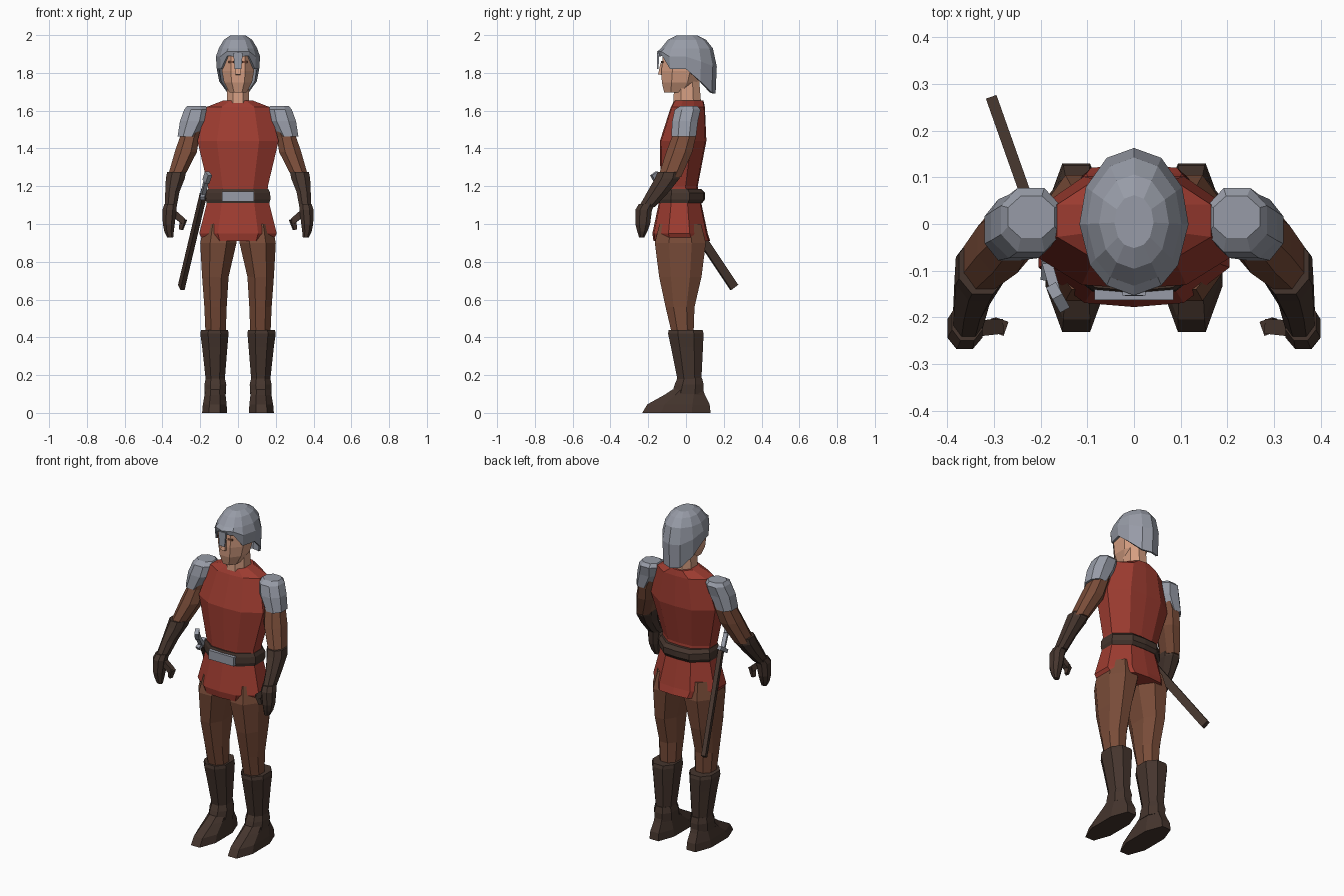
import bpy, bmesh
from math import sin, cos, radians
from mathutils import Vector

cube = bpy.data.objects.get("Cube")
if cube:
    bpy.data.objects.remove(cube)


def material(name, rgb):
    m = bpy.data.materials.new(name)
    m.use_nodes = True
    m.diffuse_color = (*rgb, 1)
    m.node_tree.nodes["Principled BSDF"].inputs["Base Color"].default_value = (*rgb, 1)
    return m


RED = material("tunic red", (.34, .045, .03))
BROWN = material("cloth brown", (.19, .072, .04))
DARK = material("dark leather", (.06, .036, .027))
STEEL = material("steel grey", (.31, .33, .385))
SKIN = material("skin", (.66, .34, .22))

# Unit cross-sections
OCT = [(-.45, -1), (.45, -1), (1, -.45), (1, .45), (.45, 1), (-.45, 1), (-1, .45), (-1, -.45)]
HALF = [(0, -1), (.52, -.94), (1, -.42), (1, .35), (.5, .95)]
BODY = HALF + [(-x, -y) if x == 0 else (0, 1) for x, y in HALF[:1]] + [(-x, y) for x, y in HALF[:0:-1]]


def finish(name, bm, mat):
    bmesh.ops.recalc_face_normals(bm, faces=bm.faces)
    me = bpy.data.meshes.new(name)
    bm.to_mesh(me)
    bm.free()
    me.materials.append(mat)
    ob = bpy.data.objects.new(name, me)
    bpy.context.collection.objects.link(ob)
    return ob


def skin_rings(bm, rings):
    n = len(rings[0])
    for a, b in zip(rings, rings[1:]):
        for i in range(n):
            j = (i + 1) % n
            bm.faces.new((a[i], a[j], b[j], b[i]))


def loft(name, mat, levels, section=OCT, side=1):
    """Closed loft; each level is (z, x_min, x_max, y_min, y_max)."""
    bm = bmesh.new()
    rings = []
    for z, x0, x1, y0, y1 in levels:
        rings.append([bm.verts.new((side * ((x0 + x1) / 2 + u * (x1 - x0) / 2),
                                    (y0 + y1) / 2 + v * (y1 - y0) / 2, z)) for u, v in section])
    skin_rings(bm, rings)
    bm.faces.new(rings[0])
    bm.faces.new(rings[-1])
    return finish(name, bm, mat)


def centred(name, mat, levels, section=BODY):
    return loft(name, mat, [(z, -r, r, y0, y1) for z, r, y0, y1 in levels], section)


def bar(name, mat, a, b, w, h, taper=1):
    """Box-section bar from a to b."""
    a, b = Vector(a), Vector(b)
    q = (b - a).to_track_quat('Z', 'Y')
    bm = bmesh.new()
    rings = [[bm.verts.new(p + q @ Vector((u * w * s / 2, v * h * s / 2, 0)))
              for u, v in ((-1, -1), (1, -1), (1, 1), (-1, 1))] for p, s in ((a, 1), (b, taper))]
    skin_rings(bm, rings)
    bm.faces.new(rings[0])
    bm.faces.new(rings[1])
    return finish(name, bm, mat)


# Tunic, belt and buckle
centred("tunic", RED, [(1.655, .075, -.06, .092), (1.62, .165, -.08, .1), (1.44, .215, -.138, .108),
                       (1.2, .158, -.135, .062), (1.13, .155, -.135, .07)])
centred("tunic_skirt", RED, [(1.14, .158, -.138, .075), (.95, .205, -.178, .115), (.91, .185, -.172, .128)])
centred("belt", DARK, [(1.185, .16, -.143, .08), (1.165, .17, -.15, .1),
                       (1.13, .172, -.152, .1), (1.11, .165, -.146, .085)])
bar("buckle", STEEL, (0, -.15, 1.118), (0, -.15, 1.172), .17, .025)

# Neck and face
centred("neck", SKIN, [(1.76, .055, -.06, .07), (1.64, .06, -.068, .08)], OCT)
centred("face", SKIN, [(1.93, .08, -.12, .08), (1.87, .085, -.125, .09), (1.81, .085, -.13, .08),
                       (1.75, .074, -.128, .06), (1.695, .045, -.115, .01)], OCT)
bar("nose", SKIN, (0, -.125, 1.85), (0, -.135, 1.79), .022, .02, 1.3)
for name, s in (("left", 1), ("right", -1)):
    bar(name + "_eye", BROWN, (s * .022, -.128, 1.858), (s * .05, -.123, 1.858), .007, .01)

# Helmet: a dome whose rim drops from the brow to the nape
rim = {0: 1.885, 30: 1.89, 54: 1.82, 88: 1.82, 118: 1.755, 150: 1.695, 180: 1.69}
columns = sorted(rim) + [-a for a in sorted(rim, reverse=True) if 0 < a < 180]
bm = bmesh.new()
rings = []
for z, s in ((1.997, .36), (1.975, .64), (1.93, .87), (None, 1), (0, .96)):
    ring = []
    for a in columns:
        r = rim[abs(a)]
        h = r if z == 0 else (.6 * 1.93 + .4 * r if z is None else z)
        ring.append(bm.verts.new((.117 * s * sin(radians(a)), .005 - .158 * s * cos(radians(a)), h)))
    rings.append(ring)
skin_rings(bm, rings)
bm.faces.new(rings[0])
helmet = finish("helmet", bm, STEEL)
wall = helmet.modifiers.new("wall", 'SOLIDIFY')
wall.thickness = .012
bar("nose_guard", STEEL, (0, -.147, 1.905), (0, -.15, 1.82), .05, .012, .7)

# Limbs, built for both sides
for name, s in (("left", 1), ("right", -1)):
    loft(name + "_shoulder_guard", STEEL, [
        (1.625, .17, .27, -.03, .06), (1.605, .157, .285, -.06, .077),
        (1.545, .165, .307, -.073, .063), (1.462, .215, .32, -.078, .053)], side=s)
    loft(name + "_sleeve", BROWN, [
        (1.55, .17, .28, -.05, .05), (1.46, .205, .308, -.075, .052),
        (1.38, .218, .335, -.105, .033), (1.25, .285, .372, -.147, -.025)], side=s)
    loft(name + "_gauntlet", DARK, [
        (1.275, .275, .375, -.15, -.03), (1.24, .282, .382, -.165, -.035),
        (1.17, .31, .385, -.205, -.09), (1.09, .325, .388, -.25, -.165)], side=s)
    loft(name + "_hand", DARK, [
        (1.105, .325, .39, -.25, -.165), (1.075, .325, .4, -.268, -.18),
        (1.0, .335, .398, -.268, -.19), (.96, .34, .39, -.258, -.205),
        (.928, .343, .375, -.248, -.222)], side=s)
    bar(name + "_thumb", DARK, (s * .35, -.225, 1.065), (s * .29, -.22, 1.015), .035, .035, .9)
    bar(name + "_thumb_tip", DARK, (s * .288, -.22, 1.025), (s * .302, -.215, .97), .032, .03, .6)

    loft(name + "_leg", BROWN, [
        (1.0, .01, .18, -.14, .08), (.9, .008, .2, -.165, .105), (.72, .05, .19, -.142, .082),
        (.56, .06, .178, -.108, .045), (.42, .065, .172, -.075, .04)], side=s)
    loft(name + "_boot", DARK, [
        (.44, .053, .195, -.092, .088), (.42, .05, .2, -.095, .093), (.35, .056, .19, -.08, .09),
        (.15, .072, .168, -.04, .08), (.1, .072, .168, -.04, .08)], side=s)
    loft(name + "_ankle", DARK, [
        (.185, .07, .17, -.045, .085), (.15, .062, .178, -.06, .093),
        (.1, .064, .176, -.075, .093)], side=s)
    loft(name + "_foot", DARK, [
        (.125, .07, .172, -.07, .09), (.095, .066, .177, -.115, .1),
        (.045, .06, .186, -.205, .125), (.0, .058, .19, -.232, .13)], side=s)

# Sword carried at the right hip
bar("scabbard", DARK, (-.185, -.07, 1.15), (-.3, .255, .665), .024, .046)
bar("sword_guard", STEEL, (-.188, -.115, 1.135), (-.184, -.055, 1.175), .024, .022)
bar("sword_grip", STEEL, (-.187, -.08, 1.145), (-.167, -.15, 1.235), .022, .024)
bar("sword_pommel", STEEL, (-.17, -.145, 1.225), (-.156, -.17, 1.268), .024, .04)
